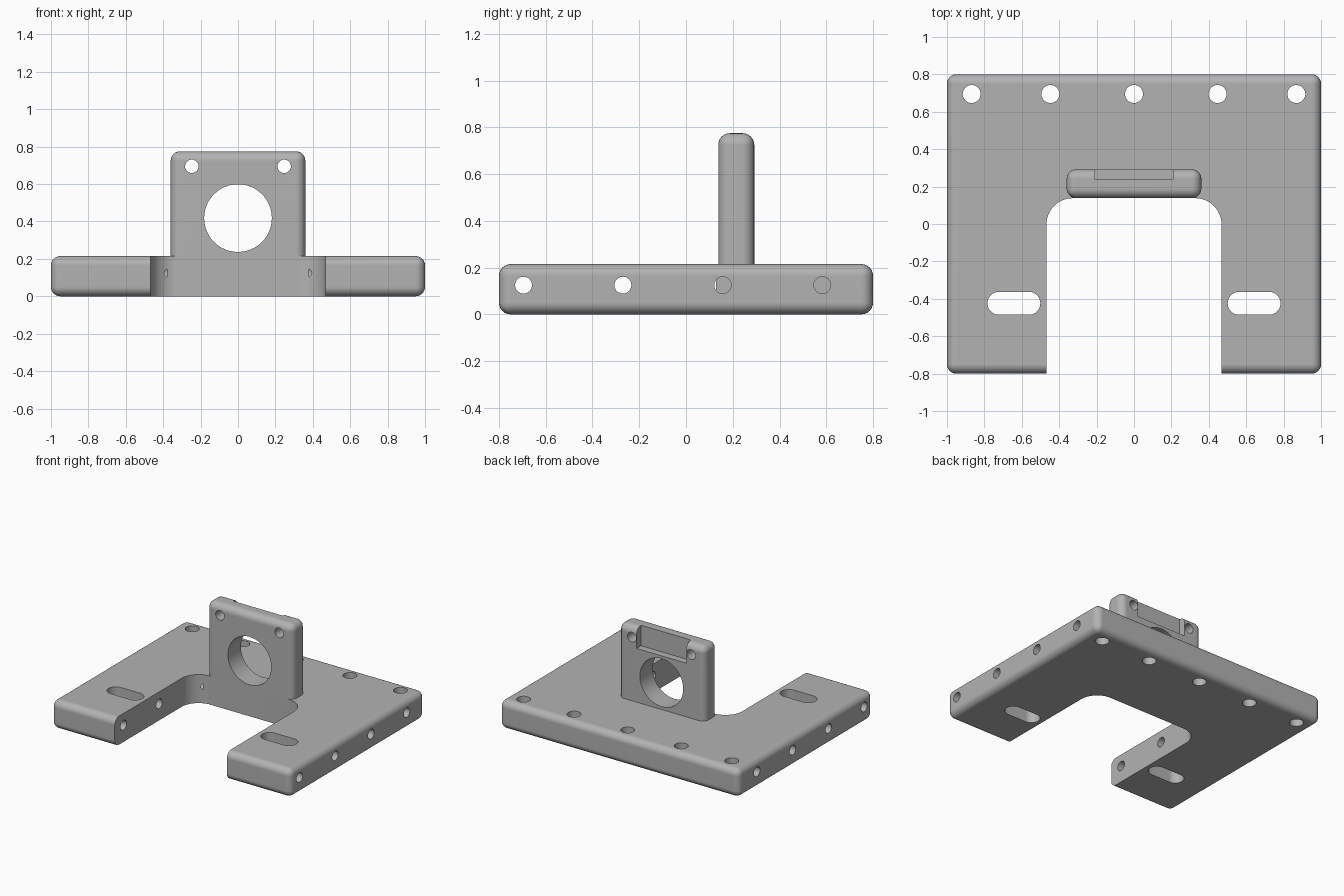
import bpy
import bmesh
from math import pi, radians
from mathutils import Matrix, Vector

cube = bpy.data.objects.get("Cube")
if cube:
    bpy.data.objects.remove(cube, do_unlink=True)

GREY = (0.45, 0.45, 0.45, 1)
grey = bpy.data.materials.new("plain grey")
grey.use_nodes = True
grey.diffuse_color = GREY
grey.node_tree.nodes["Principled BSDF"].inputs["Base Color"].default_value = GREY


def finish_mesh(name, bm):
    bmesh.ops.recalc_face_normals(bm, faces=bm.faces)
    mesh = bpy.data.meshes.new(name)
    bm.to_mesh(mesh)
    bm.free()
    mesh.materials.append(grey)
    obj = bpy.data.objects.new(name, mesh)
    bpy.context.collection.objects.link(obj)
    return obj


def block(name, low, high, radius=0, rule=lambda a, b: True, segments=6):
    """Box between two corners; edges that satisfy the rule are rounded."""
    low, high = Vector(low), Vector(high)
    bm = bmesh.new()
    bmesh.ops.create_cube(bm, size=1)
    for v in bm.verts:
        v.co = (low + high) / 2 + v.co * (high - low)
    if radius:
        edges = [e for e in bm.edges if rule(e.verts[0].co, e.verts[1].co)]
        bmesh.ops.bevel(bm, geom=edges, offset=radius, segments=segments,
                        profile=0.5, affect='EDGES', clamp_overlap=True)
    return finish_mesh(name, bm)


def rod(name, centre, radius, length, axis):
    """Round cutter along one axis."""
    turn = {'X': Matrix.Rotation(pi / 2, 4, 'Y'),
            'Y': Matrix.Rotation(pi / 2, 4, 'X'),
            'Z': Matrix.Identity(4)}[axis]
    bm = bmesh.new()
    bmesh.ops.create_cone(bm, cap_ends=True, segments=48, radius1=radius,
                          radius2=radius, depth=length,
                          matrix=Matrix.Translation(centre) @ turn)
    return finish_mesh(name, bm)


def carve(target, cutters):
    """Cut every cutter out of the target, then shade it."""
    bpy.ops.object.select_all(action='DESELECT')
    bpy.context.view_layer.objects.active = target
    target.select_set(True)
    for cutter in cutters:
        mod = target.modifiers.new("cut", 'BOOLEAN')
        mod.operation = 'DIFFERENCE'
        mod.solver = 'EXACT'
        mod.object = cutter
        bpy.ops.object.modifier_apply(modifier=mod.name)
        bpy.data.objects.remove(cutter, do_unlink=True)
    bpy.ops.object.shade_smooth_by_angle(angle=radians(30))
    weighted = target.modifiers.new("flat face normals", 'WEIGHTED_NORMAL')
    weighted.keep_sharp = True


def upright(a, b):
    return abs(a.z - b.z) > 0.01


# Base plate with a rounded notch at the front
BASE_TOP = 0.215
FACE_Y = 0.138
base = block("base_plate", (-1, -0.8, 0), (1, 0.8, BASE_TOP), 0.05)
cutters = [block("notch_cutter", (-0.468, -1, -0.2), (0.468, FACE_Y, 0.5), 0.14,
                 lambda a, b: upright(a, b) and a.y > 0, 12)]

# Row of holes along the back edge
for x in (-0.868, -0.447, 0, 0.447, 0.868):
    cutters.append(rod("back_hole_cutter", (x, 0.695, 0.1), 0.048, 0.6, 'Z'))

# Mounting slots and side holes, on both arms
for side in (-1, 1):
    x = side * 0.642
    cutters.append(block("slot_cutter", (x - 0.141, -0.485, -0.2),
                         (x + 0.141, -0.363, 0.5), 0.0605, upright, 12))
    for y in (-0.695, -0.27, 0.157, 0.583):
        cutters.append(rod("side_hole_cutter", (side * 0.74, y, 0.125),
                           0.036, 0.72, 'X'))
carve(base, cutters)

# Upright plate with a large bore, two small holes and a pocket at the back
plate = block("upright_plate", (-0.36, FACE_Y, BASE_TOP), (0.36, 0.292, 0.775),
              0.05, lambda a, b: max(a.z, b.z) > 0.5)
cutters = [rod("bore_cutter", (0, 0.2, 0.418), 0.181, 0.6, 'Y'),
           block("pocket_cutter", (-0.208, 0.239, 0.62), (0.208, 0.4, 0.9))]
for x in (-0.247, 0.247):
    cutters.append(rod("top_hole_cutter", (x, 0.2, 0.695), 0.036, 0.6, 'Y'))
carve(plate, cutters)
